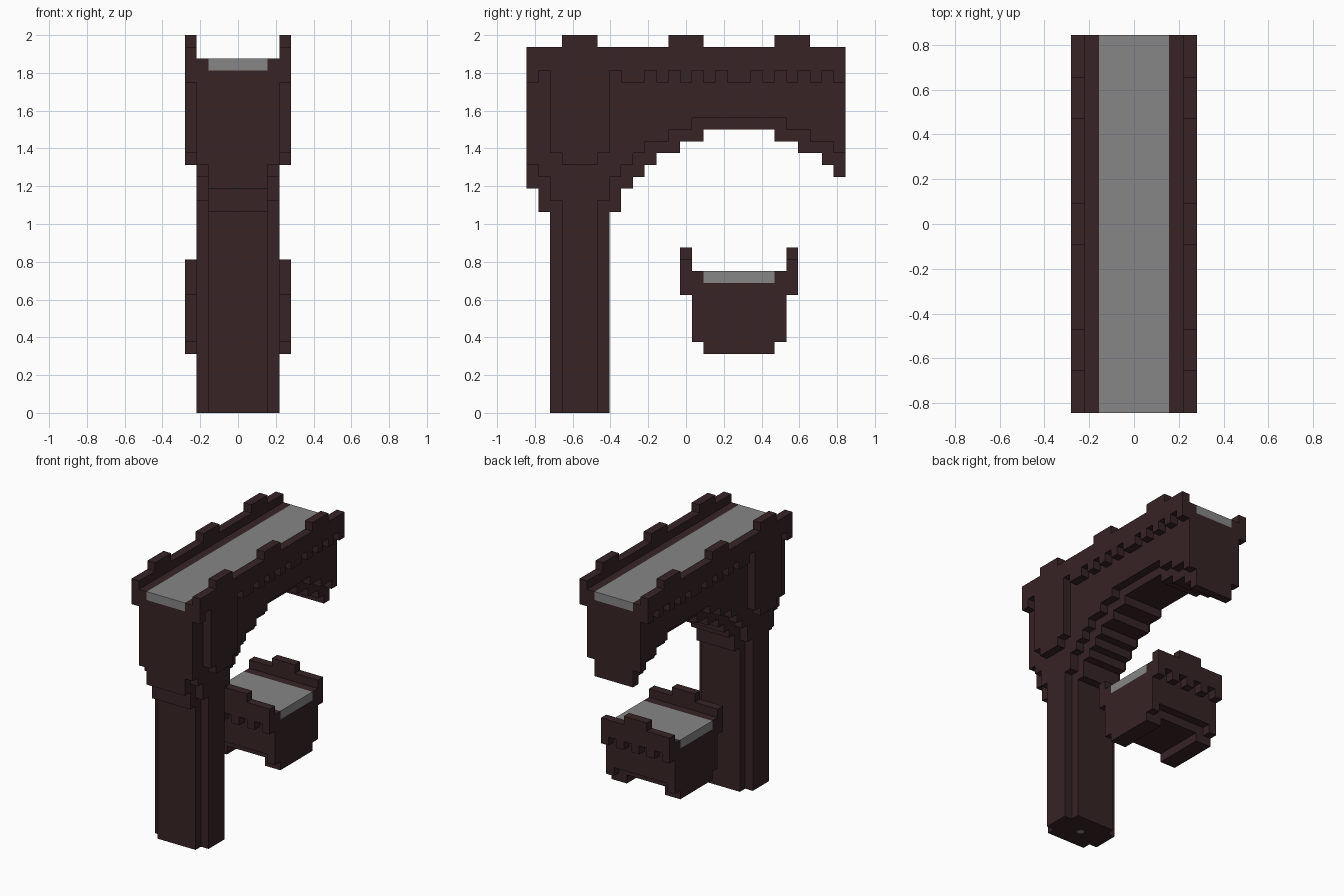
import bpy
import bmesh
import math

U = 0.0625  # block size; all part sizes below are counted in blocks

old = bpy.data.objects.get("Cube")
if old:
    bpy.data.objects.remove(old, do_unlink=True)


def material(name, rgb):
    mat = bpy.data.materials.new(name)
    mat.use_nodes = True
    mat.diffuse_color = (*rgb, 1)
    mat.node_tree.nodes["Principled BSDF"].inputs["Base Color"].default_value = (*rgb, 1)
    return mat


BROWN = material("dark brown stone", (0.038, 0.017, 0.018))
GREY = material("grey paving", (0.24, 0.24, 0.24))


def expand(runs):
    """Turn (height, count) runs into one height per block column."""
    return [h for h, count in runs for _ in range(count)]


def add_object(name, bm, mat, mirror=False):
    bmesh.ops.recalc_face_normals(bm, faces=bm.faces)
    mesh = bpy.data.meshes.new(name)
    bm.to_mesh(mesh)
    bm.free()
    mesh.materials.append(mat)
    obj = bpy.data.objects.new(name, mesh)
    bpy.context.collection.objects.link(obj)
    if mirror:
        obj.modifiers.new("Mirror", 'MIRROR').use_mirror_merge = False
    return obj


def stepped(name, bottoms, tops, x0, x1, mat=BROWN, start=None, mirror=False):
    """Extrude a stepped side outline (columns along y) from x0 to x1."""
    n = len(bottoms)
    start = -n / 2 if start is None else start
    outline = []
    for i, z in enumerate(bottoms):
        outline += [(start + i, z), (start + i + 1, z)]
    for i in reversed(range(n)):
        outline += [(start + i + 1, tops[i]), (start + i, tops[i])]
    # drop repeated and in-line points
    points = []
    for k, p in enumerate(outline):
        a, b = outline[k - 1], outline[(k + 1) % len(outline)]
        straight = (a[0] == p[0] == b[0]) or (a[1] == p[1] == b[1])
        if p != a and not straight:
            points.append(p)
        elif p == a or straight:
            continue
    points = clean(outline)
    bm = bmesh.new()
    face = bm.faces.new([bm.verts.new((x0 * U, y * U, z * U)) for y, z in points])
    side = bmesh.ops.extrude_face_region(bm, geom=[face])["geom"]
    moved = [v for v in side if isinstance(v, bmesh.types.BMVert)]
    bmesh.ops.translate(bm, verts=moved, vec=((x1 - x0) * U, 0, 0))
    return add_object(name, bm, mat, mirror)


def clean(outline):
    """Keep only the real corners of a closed outline."""
    pts = [p for k, p in enumerate(outline) if p != outline[k - 1]]
    return [p for k, p in enumerate(pts)
            if not any(pts[k - 1][j] == p[j] == pts[(k + 1) % len(pts)][j] for j in (0, 1))]


def block(name, x0, x1, start, count, z0, z1, mat=BROWN, mirror=False):
    return stepped(name, [z0] * count, [z1] * count, x0, x1, mat, start, mirror)


# --- Bridge: core, set-back rim, parapet with teeth and merlons ---
N = 27
HALF = -N / 2
core = expand([(19, 1), (17, 7), (19, 1), (20, 1), (21, 1), (22, 2), (23, 2),
               (24, 6), (23, 2), (22, 2), (21, 1), (20, 1)])
rim = expand([(21, 1), (20, 1), (18, 5), (20, 1), (21, 1), (22, 1), (23, 2), (24, 2),
              (25, 8), (24, 2), (23, 2), (22, 1)])
notches = {1, 7, 10, 12, 14, 16, 19, 21, 23, 25}
teeth = [29 if i in notches else 28 for i in range(N)]
merlons = [32 if i % 9 in (3, 4, 5) else 31 for i in range(N)]

stepped("bridge_core", core, [29] * N, -2.5, 2.5)
stepped("bridge_rims", rim, [30] * N, 2.5, 3.5, mirror=True)
stepped("bridge_parapets", teeth, merlons, 3.5, 4.5, mirror=True)
block("bridge_road", -2.5, 2.5, HALF, N, 29, 30, GREY)

# --- Pillar under the bridge ---
block("pillar_core", -2.5, 2.5, HALF + 2, 5, 0, 17)
block("pillar_flanges", 2.5, 3.5, HALF + 3, 3, 0, 18, mirror=True)
stepped("pilasters", [22, 21, 21, 21, 22], [28] * 5, 3.5, 4.5,
        start=HALF + 2, mirror=True)

# small disc under the pillar foot
bm = bmesh.new()
bmesh.ops.create_circle(bm, cap_ends=True, segments=12, radius=0.025)
disc = add_object("foot_disc", bm, GREY)
disc.location = (0, (HALF + 4.5) * U, -0.001)

# --- Lower crossing span, running sideways ---
M = 9
span = [
    stepped("span_core", expand([(5, 2), (6, 5), (5, 2)]), [11] * M, -3, 3),
    stepped("span_rims", expand([(6, 1), (7, 7), (6, 1)]), [12] * M, 3, 4, mirror=True),
    stepped("span_parapets", [10 + i % 2 for i in range(M)],
            expand([(13, 3), (14, 3), (13, 3)]), 4, 5, mirror=True),
    block("span_road", -3, 3, -M / 2, M, 11, 12, GREY),
]
for part in span:
    part.rotation_euler.z = math.pi / 2
    part.location.y = 4.5 * U
